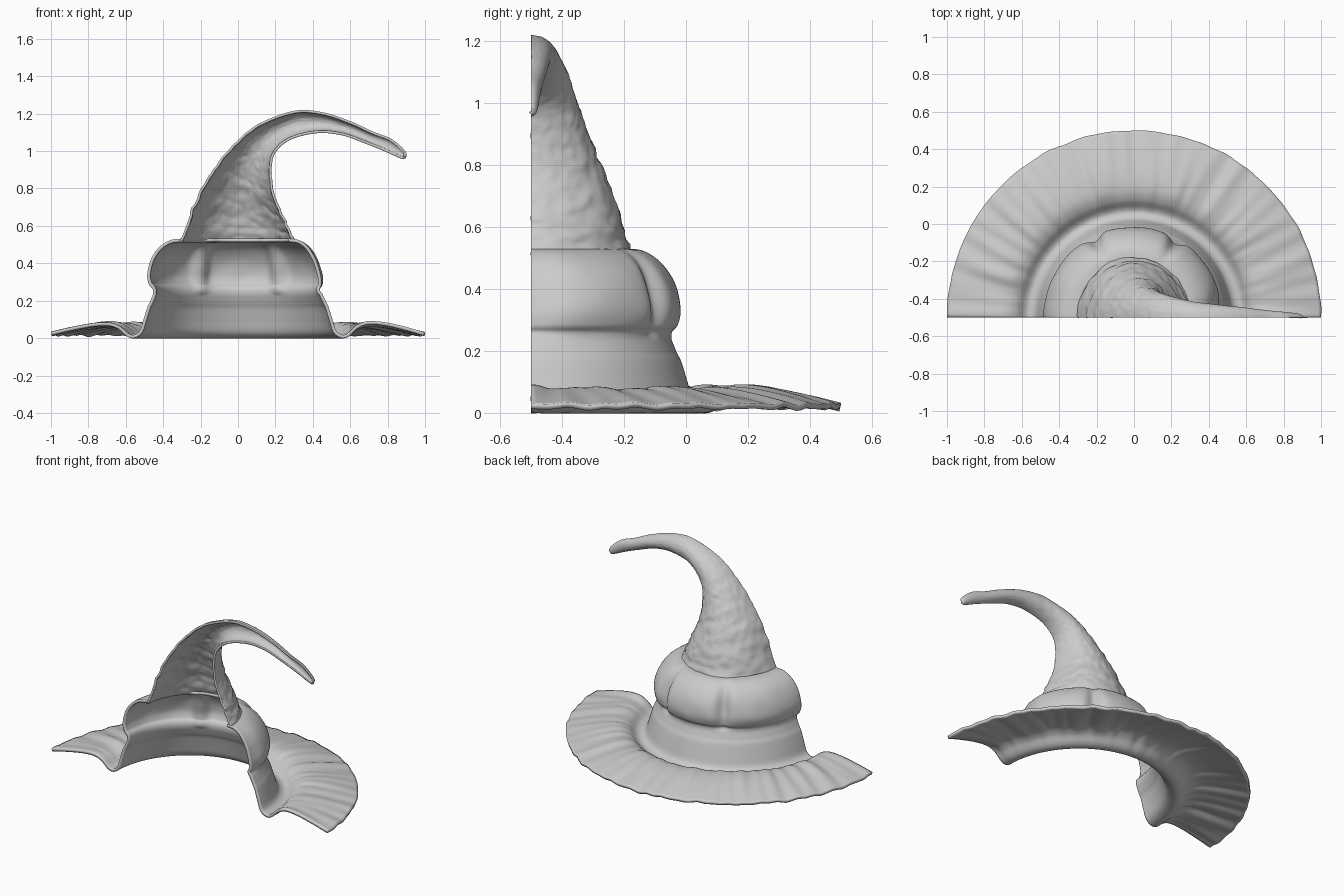
import bpy, bmesh, math
from mathutils import Vector, noise

if "Cube" in bpy.data.objects:
    bpy.data.objects.remove(bpy.data.objects["Cube"])

felt = bpy.data.materials.new("grey_felt")
felt.use_nodes = True
grey = (0.6, 0.6, 0.6, 1)
felt.diffuse_color = grey
felt.node_tree.nodes["Principled BSDF"].inputs["Base Color"].default_value = grey

CUT_Y = -0.5
SEGMENTS = 180


def smooth_rows(stations, steps):
    """Catmull-Rom interpolation through the stations."""
    pts = [Vector(s) for s in stations]
    pts = [pts[0] * 2 - pts[1]] + pts + [pts[-1] * 2 - pts[-2]]
    rows = []
    for a, b, c, d in zip(pts, pts[1:], pts[2:], pts[3:]):
        for i in range(steps):
            t = i / steps
            rows.append(b + (c - a) * (t / 2) + (a * 2 - b * 5 + c * 4 - d) * (t * t / 2)
                        + (b * 3 - a - c * 3 + d) * (t ** 3 / 2))
    return rows + [pts[-2]]


def half_shell(name, rows, shape, thickness):
    """Loft half rings between left and right edge points, then give the sheet thickness."""
    bm = bmesh.new()
    rings = []
    for row in rows:
        left, right = Vector((row[0], 0, row[1])), Vector((row[2], 0, row[3]))
        ring = []
        for i in range(SEGMENTS + 1):
            angle = math.pi * i / SEGMENTS
            scale, lift = shape(angle, row)
            half = (right - left) / 2 * scale
            p = (left + right) / 2 + half * math.cos(angle)
            p.y = CUT_Y + row[4] * scale * math.sin(angle)
            p.z += lift
            ring.append(bm.verts.new(p))
        rings.append(ring)
    for low, high in zip(rings, rings[1:]):
        for i in range(SEGMENTS):
            bm.faces.new((low[i], low[i + 1], high[i + 1], high[i]))
    mesh = bpy.data.meshes.new(name)
    bm.to_mesh(mesh)
    bm.free()
    obj = bpy.data.objects.new(name, mesh)
    bpy.context.collection.objects.link(obj)
    mesh.materials.append(felt)
    solid = obj.modifiers.new("Thickness", "SOLIDIFY")
    solid.thickness = thickness
    solid.offset = -1
    bpy.ops.object.select_all(action="DESELECT")
    obj.select_set(True)
    bpy.context.view_layer.objects.active = obj
    bpy.ops.object.shade_smooth_by_angle(angle=math.radians(50))
    return obj


def bump(value, centre, width):
    return math.exp(-((value - centre) / width) ** 2)


def brim_shape(angle, row):
    """Radial wrinkles on the brim, puffed lobes with creases on the crown."""
    radius, z = row[4], row[1]
    if radius > 0.56 and z < 0.2:
        weight = min(1, (radius - 0.56) / 0.12)
        ripple = noise.noise(Vector((angle * 13, radius * 2, 0)))
        edge = noise.noise(Vector((angle * 9, 5, 0))) * max(0, radius - 0.9) * 0.06
        return 1 + edge, 0.013 * ripple * weight
    if z < 0.24:
        return 1, 0
    weight = math.sin(math.pi * min(1, (z - 0.24) / 0.31)) ** 0.6 if z < 0.55 else 0
    crease = bump(angle, 1.05, 0.09) + bump(angle, 2.03, 0.09) + bump(angle, 0, 0.2)
    wave = noise.noise(Vector((angle * 4, z * 9, 2)))
    return 1 + weight * (0.02 - 0.075 * crease + 0.01 * wave), 0


def cone_shape(angle, row):
    """Wavy folds running around the cone."""
    span = (Vector(row[:2]) - Vector(row[2:4])).length
    length = (row[0] + row[2]) + (row[1] + row[3])
    folds = noise.noise(Vector((angle * 1.6, length * 11, 0)))
    fine = noise.noise(Vector((angle * 5, length * 16, 4)))
    return 1 + (0.028 * folds + 0.022 * fine) * min(1, span * 4), 0


# Brim, hat band and puffed crown: radius and height from the brim edge inward
brim_profile = [
    (1, .03), (.9, .055), (.78, .078), (.69, .082), (.63, .062), (.585, .024),
    (.555, .018), (.525, .04), (.505, .1), (.485, .165), (.468, .2), (.45, .255),
    (.468, .285), (.475, .34), (.455, .42), (.415, .485), (.36, .523), (.3, .532)]
half_shell("brim_and_crown",
           smooth_rows([(-r, z, r - max(0, z - .2) * .07, z, r) for r, z in brim_profile], 6),
           brim_shape, 0.018)

# Curled cone: left edge x z, right edge x z, depth
cone_stations = [
    (-.31, .515, .305, .515, .325), (-.22, .75, .255, .63, .27),
    (-.12, .92, .195, .77, .205), (0, 1.06, .18, .9, .155),
    (.12, 1.15, .2, .99, .125), (.3, 1.215, .28, 1.06, .09),
    (.45, 1.208, .42, 1.095, .07), (.6, 1.16, .55, 1.085, .055),
    (.72, 1.105, .68, 1.04, .04), (.82, 1.065, .78, 1, .03),
    (.895, 1, .87, .96, .02), (.9, .97, .895, .96, .004)]
half_shell("curled_cone", smooth_rows(cone_stations, 12), cone_shape, 0.014)
